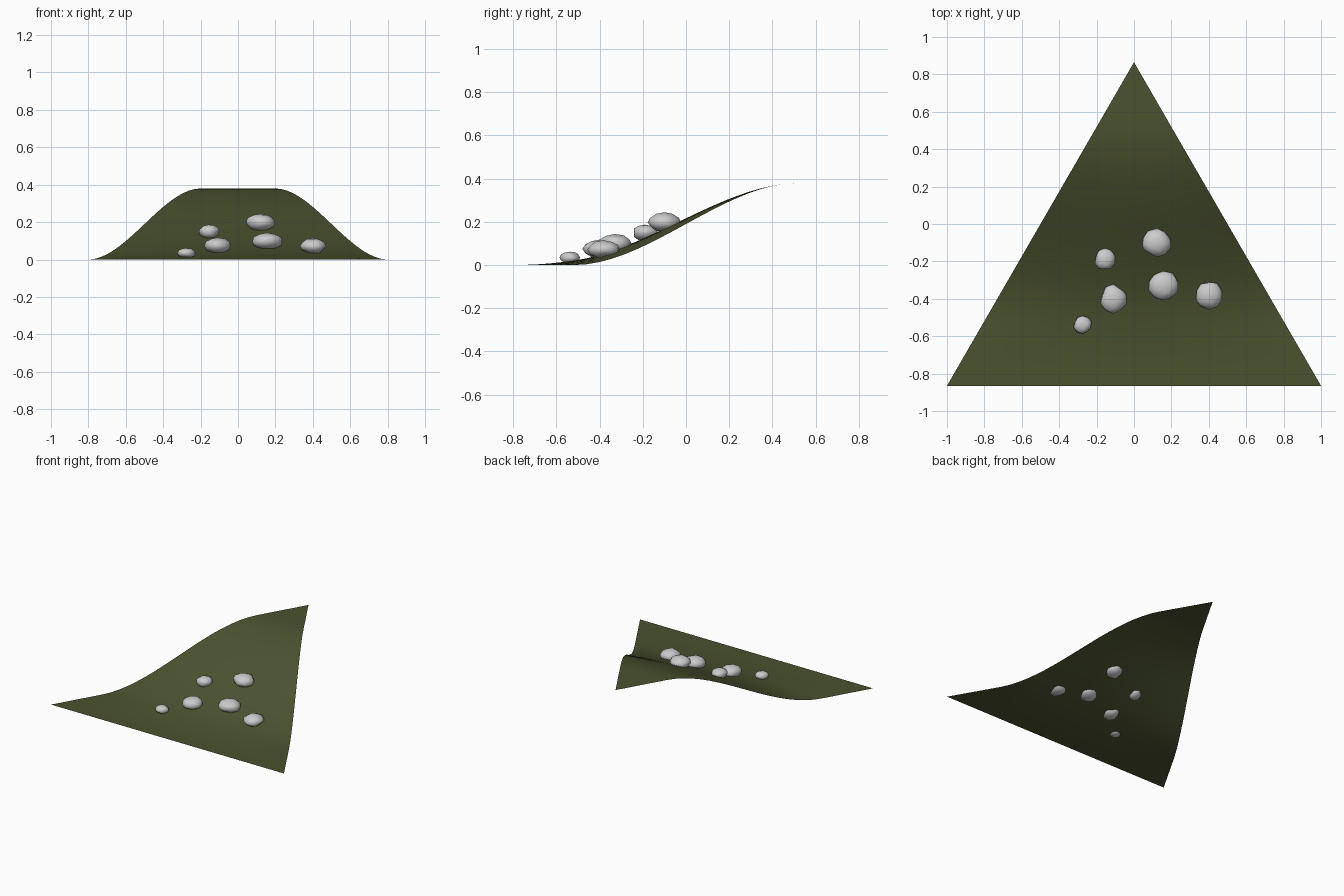
import bpy
import bmesh
import random
from mathutils import Vector

cube = bpy.data.objects.get("Cube")
if cube:
    bpy.data.objects.remove(cube)

rng = random.Random(4)
HALF = 0.865    # half the depth of the triangle
RISE = 0.38     # height of the raised corner
ROWS = 30


def material(name, color):
    mat = bpy.data.materials.new(name)
    mat.use_nodes = True
    mat.diffuse_color = color
    mat.node_tree.nodes["Principled BSDF"].inputs["Base Color"].default_value = color
    return mat


def smoothstep(low, high, value):
    t = min(max((value - low) / (high - low), 0), 1)
    return t * t * (3 - 2 * t)


def ground_height(x, y):
    """S-shaped slope that bulges gently between the two sides."""
    side = smoothstep(-0.52, 0.52, y)
    middle = (side + smoothstep(-0.79, 0.54, y)) / 2
    reach = (HALF - y) / (2 * HALF)
    bulge = 1 - min(abs(x) / reach, 1) ** 2 if reach > 1e-6 else 0
    return RISE * (side + (middle - side) * bulge)


def finish(bm, name, mat):
    for face in bm.faces:
        face.smooth = True
    mesh = bpy.data.meshes.new(name)
    bm.to_mesh(mesh)
    bm.free()
    mesh.materials.append(mat)
    obj = bpy.data.objects.new(name, mesh)
    bpy.context.collection.objects.link(obj)
    return obj


grass = material("moss green", (0.07, 0.085, 0.029, 1))
stone = material("pale grey stone", (0.6, 0.6, 0.6, 1))

# Triangular sheet of ground, one row of points at a time from base to tip
bm = bmesh.new()
rows = []
for i in range(ROWS + 1):
    y = -HALF + 2 * HALF * i / ROWS
    count = ROWS - i
    row = []
    for j in range(count + 1):
        x = (2 * j - count) / ROWS
        row.append(bm.verts.new((x, y, ground_height(x, y))))
    rows.append(row)
for low, high in zip(rows, rows[1:]):
    for j in range(len(high)):
        bm.faces.new((low[j], low[j + 1], high[j]))
        if j + 1 < len(high):
            bm.faces.new((low[j + 1], high[j + 1], high[j]))
finish(bm, "ground", grass)


# Flattened, irregular boulders half sunk in the slope
def boulder(name, x, y, wide, deep, tall):
    bm = bmesh.new()
    bmesh.ops.create_icosphere(bm, subdivisions=2, radius=1)
    dents = [Vector((rng.uniform(-1, 1), rng.uniform(-1, 1), rng.uniform(-0.5, 0.5))).normalized()
             for _ in range(5)]
    centre = Vector((x, y, ground_height(x, y) + 0.7 * tall))
    for v in bm.verts:
        p = v.co.copy()
        for d in dents:
            over = p.dot(d) - 0.86      # shave flat spots off the ball
            if over > 0:
                p -= d * over
        p *= rng.uniform(0.98, 1.05)
        v.co = centre + Vector((p.x * wide, p.y * deep, p.z * tall))
    finish(bm, name, stone)


boulders = [
    (0.12, -0.10, 0.08, 0.075, 0.045),
    (0.155, -0.33, 0.085, 0.08, 0.044),
    (0.40, -0.38, 0.073, 0.075, 0.042),
    (-0.11, -0.40, 0.073, 0.077, 0.042),
    (-0.155, -0.19, 0.057, 0.06, 0.037),
    (-0.275, -0.537, 0.05, 0.048, 0.027),
]
for n, spec in enumerate(boulders, 1):
    boulder(f"boulder_{n}", *spec)
